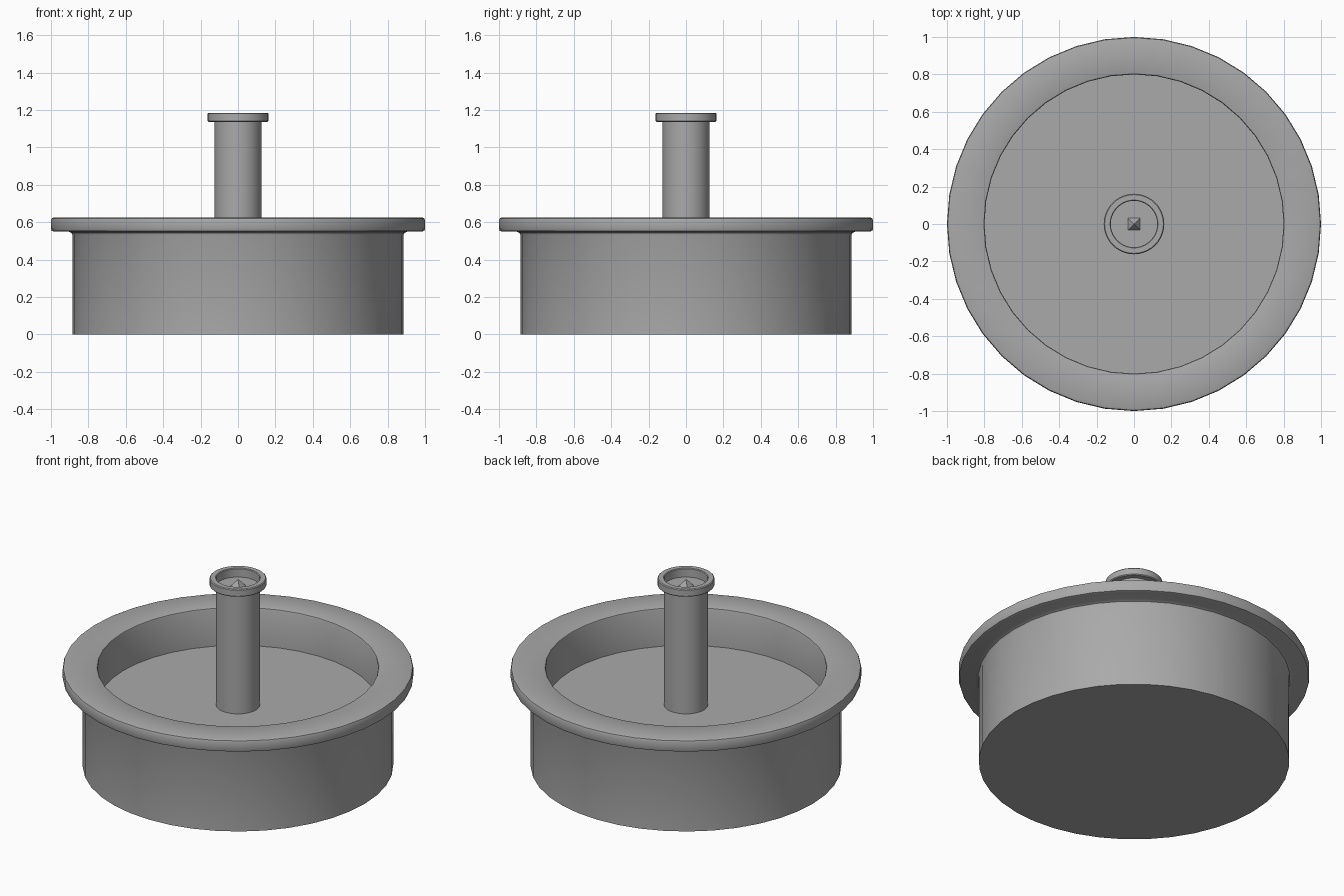
import bpy
import bmesh
from math import cos, sin, tau, radians

SEGMENTS = 40

if "Cube" in bpy.data.objects:
    bpy.data.objects.remove(bpy.data.objects["Cube"], do_unlink=True)

# Single stone colour
stone = bpy.data.materials.new("grey_stone")
stone.use_nodes = True
colour = (0.4, 0.4, 0.4, 1)
stone.diffuse_color = colour
stone.node_tree.nodes["Principled BSDF"].inputs["Base Color"].default_value = colour


def lathe(name, profile, segments=SEGMENTS, turn=0.0, smooth=True):
    """Spin (radius, height) points about z; zero radius closes the end."""
    bm = bmesh.new()
    rings = []
    for r, z in profile:
        count = segments if r > 0 else 1
        rings.append([bm.verts.new((r * cos(turn + tau * i / segments),
                                    r * sin(turn + tau * i / segments), z))
                      for i in range(count)])
    for a, b in zip(rings, rings[1:]):
        for i in range(segments):
            j = (i + 1) % segments
            corners = [a[i % len(a)], a[j % len(a)], b[j % len(b)], b[i % len(b)]]
            bm.faces.new(list(dict.fromkeys(corners)))
    bmesh.ops.recalc_face_normals(bm, faces=bm.faces[:])
    mesh = bpy.data.meshes.new(name)
    bm.to_mesh(mesh)
    bm.free()
    mesh.materials.append(stone)
    obj = bpy.data.objects.new(name, mesh)
    bpy.context.collection.objects.link(obj)
    if smooth:
        bpy.ops.object.select_all(action='DESELECT')
        obj.select_set(True)
        bpy.context.view_layer.objects.active = obj
        bpy.ops.object.shade_smooth_by_angle(angle=radians(30))
    return obj


# Basin: outer wall, small fillet, rounded rim, inner wall and floor
lathe("basin", [
    (0, 0), (0.885, 0), (0.885, 0.53), (0.89, 0.543), (0.905, 0.55),
    (0.985, 0.55), (0.996, 0.554), (1, 0.565),
    (1, 0.61), (0.996, 0.621), (0.985, 0.625),
    (0.81, 0.625), (0.803, 0.622), (0.8, 0.615),
    (0.8, 0.385), (0, 0.385)])

# Central column with a flanged, hollowed head
lathe("column", [
    (0, 0.38), (0.125, 0.38), (0.125, 1.137), (0.157, 1.137), (0.162, 1.142),
    (0.162, 1.18), (0.157, 1.185), (0.128, 1.185), (0.124, 1.181),
    (0.124, 1.13), (0, 1.13)])

# Pyramid nozzle inside the column head
lathe("nozzle", [(0, 1.125), (0.046, 1.125), (0.046, 1.13), (0, 1.175)],
      segments=4, turn=tau / 8, smooth=False)
